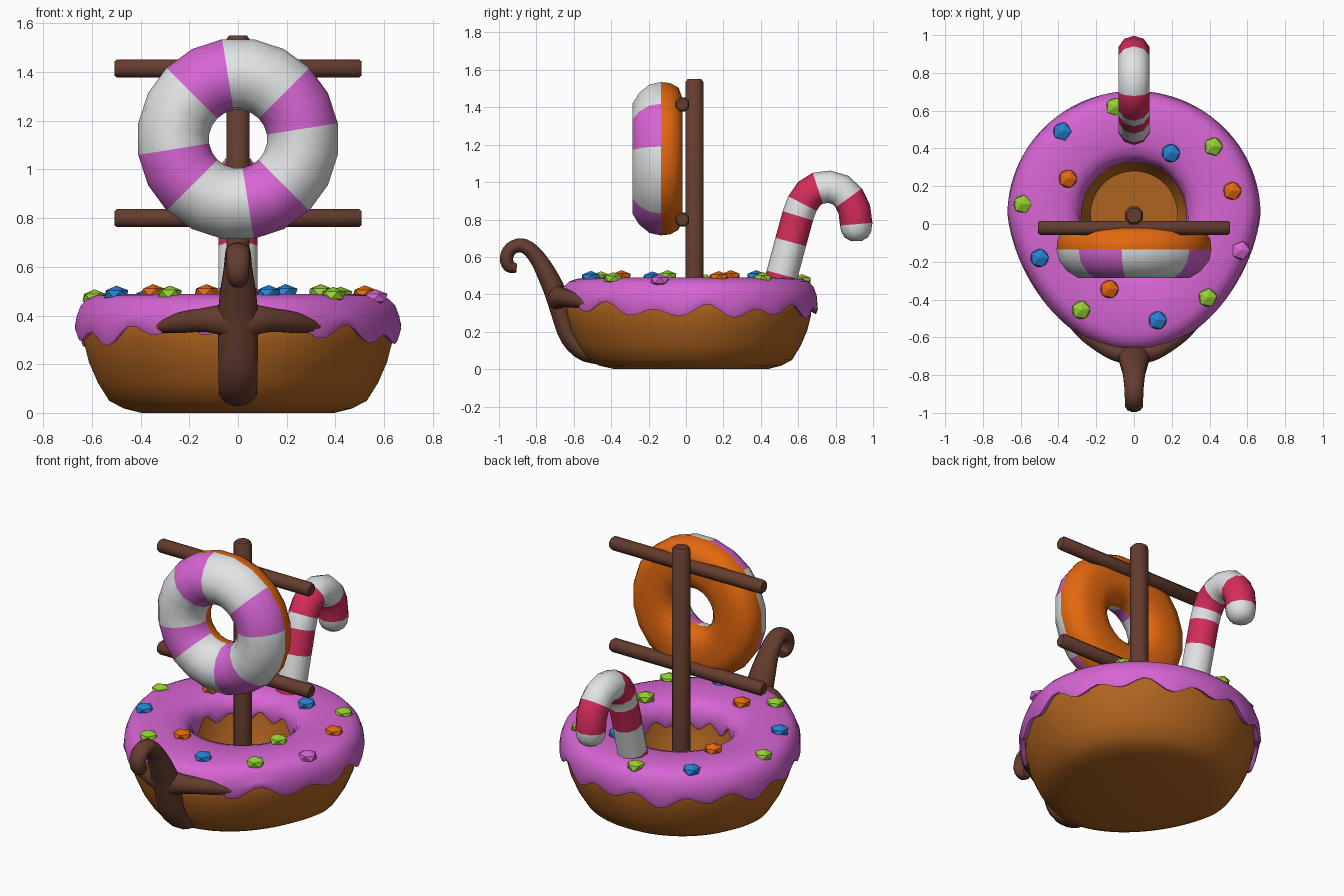
import bpy, bmesh, math
from math import sin, cos, pi, radians
from mathutils import Vector

if "Cube" in bpy.data.objects:
    bpy.data.objects.remove(bpy.data.objects["Cube"])


def mat(name, r, g, b):
    m = bpy.data.materials.new(name)
    m.diffuse_color = (r, g, b, 1)
    m.use_nodes = True
    m.node_tree.nodes["Principled BSDF"].inputs["Base Color"].default_value = m.diffuse_color
    return m


DOUGH = mat("dough brown", .43, .127, .014)
PINK = mat("icing pink", .68, .13, .66)
CHOC = mat("chocolate", .13, .046, .028)
WHITE = mat("sugar white", .75, .77, .78)
RED = mat("cane red", .66, .026, .10)
ORANGE = mat("orange", .78, .14, .005)
BLUE = mat("blue", .02, .22, .65)
GREEN = mat("green", .30, .63, .03)


def finish(bm, name, mats, angle=None):
    bmesh.ops.recalc_face_normals(bm, faces=bm.faces)
    me = bpy.data.meshes.new(name)
    bm.to_mesh(me)
    bm.free()
    for m in mats:
        me.materials.append(m)
    ob = bpy.data.objects.new(name, me)
    bpy.context.collection.objects.link(ob)
    if angle:
        bpy.ops.object.select_all(action='DESELECT')
        ob.select_set(True)
        bpy.context.view_layer.objects.active = ob
        bpy.ops.object.shade_smooth_by_angle(angle=radians(angle))
    return ob


def loft(name, rings, mats, wrap=False, rule=None, angle=45):
    """Skin closed rings; wrap joins last ring to first, otherwise ends are capped."""
    bm = bmesh.new()
    vs = [[bm.verts.new(p) for p in ring] for ring in rings]
    n, m = len(vs), len(vs[0])
    for i in range(n if wrap else n - 1):
        a, b = vs[i], vs[(i + 1) % n]
        for j in range(m):
            k = (j + 1) % m
            f = bm.faces.new((a[j], a[k], b[k], b[j]))
            if rule:
                f.material_index = rule(i, j)
    if not wrap:
        bm.faces.new(vs[0]).material_index = rule(0, 0) if rule else 0
        bm.faces.new(vs[-1]).material_index = rule(n - 2, 0) if rule else 0
    return finish(bm, name, mats, angle)


def sweep(name, path, radii, side, sides, mats, rule=None, angle=45):
    """Tube along a path; radii are (across side axis, across normal)."""
    side, path, rings = Vector(side), [Vector(p) for p in path], []
    for i, p in enumerate(path):
        t = path[min(i + 1, len(path) - 1)] - path[max(i - 1, 0)]
        n = t.cross(side).normalized()
        rs, rn = radii[i]
        rings.append([p + side * rs * cos(2 * pi * (j + .5) / sides)
                      + n * rn * sin(2 * pi * (j + .5) / sides) for j in range(sides)])
    return loft(name, rings, mats, rule=rule, angle=angle)


def smooth(pts, steps):
    """Catmull-Rom through points of any dimension."""
    out, pts = [], [Vector(p) for p in pts]
    for i in range(len(pts) - 1):
        a, b, c, d = pts[max(i - 1, 0)], pts[i], pts[i + 1], pts[min(i + 2, len(pts) - 1)]
        for s in range(steps):
            t = s / steps
            out.append(.5 * (2 * b + (c - a) * t + (2 * a - 5 * b + 4 * c - d) * t * t
                             + (3 * b - a - 3 * c + d) * t ** 3))
    return out + [pts[-1]]


# Plan outline: round stern, slightly pointed bow, about the hole centre
CY, SEG = .05, 96
TS = [2 * pi * i / SEG for i in range(SEG)]


def outer(t, k, z):
    s, c = sin(t), cos(t)
    if s > 0:
        return Vector((.67 * c * k, CY + .655 * s * k, z))
    return Vector((.67 * c * (1 + .13 * s) * k, CY + .73 * s * k, z))


def inner(t, r, z):
    return Vector((r * cos(t), CY + r * sin(t), z))


# Hull: dough ring with a closed floor in the hole
hull = [[outer(t, k, z) for t in TS] for k, z in
        ((.59, 0), (.70, .018), (.79, .05), (.86, .125), (.915, .21), (.945, .29), (.95, .36), (.90, .43))]
hull += [[inner(t, r, z) for t in TS] for r, z in
         ((.36, .44), (.30, .40), (.285, .33), (.26, .26), (.23, .20))]
loft("hull", hull, [DOUGH], angle=35)


# Icing: glaze with dripping wavy edges
def drip(t):
    return .315 + .026 * sin(15 * t) + .014 * sin(8 * t + 1) + .05 * max(0, -sin(t)) ** 3


def drip_in(t):
    return .355 + .03 * sin(11 * t) + .012 * sin(5 * t)


icing = [[outer(t, .93, drip(t) + .01) for t in TS],
         [outer(t, .985, drip(t) - .008) for t in TS],
         [outer(t, 1.0, drip(t) + .02) for t in TS],
         [outer(t, .99, .395) for t in TS]]
icing += [[outer(t, k, z) for t in TS] for k, z in ((.965, .44), (.925, .468), (.87, .483))]
icing += [[outer(t, .87, 0).lerp(inner(t, .37, 0), .5) + Vector((0, 0, .489)) for t in TS]]
icing += [[inner(t, r, z) for t in TS] for r, z in ((.37, .484), (.32, .465), (.29, .43))]
icing += [[inner(t, .277, drip_in(t) + .015) for t in TS],
          [inner(t, .283, drip_in(t)) for t in TS],
          [inner(t, .31, drip_in(t) + .01) for t in TS],
          [inner(t, .36, .42) for t in TS],
          [outer(t, .87, .42) for t in TS]]
loft("icing", icing, [PINK], wrap=True, angle=70)

# Sprinkles
SPOTS = {"green": (GREEN, [(-.10, .62), (.42, .41), (-.59, .105), (.39, -.39), (-.28, -.455), (.34, -.10)]),
         "blue": (BLUE, [(-.38, .49), (.195, .375), (-.5, -.18), (.125, -.51)]),
         "orange": (ORANGE, [(-.35, .24), (.52, .175), (-.13, -.345)]),
         "pink": (PINK, [(.565, -.14)])}
for colour, (m, spots) in SPOTS.items():
    for i, (x, y) in enumerate(spots):
        k = math.hypot(x / .67, (y - CY) / (.655 if y > CY else .73))
        bm = bmesh.new()
        bmesh.ops.create_icosphere(bm, subdivisions=1, radius=.055)
        for v in bm.verts:
            v.co.z *= .62
        ob = finish(bm, f"{colour}_sprinkle_{i + 1}", [m])
        ob.location = (x, y, .495 - .8 * max(0, k - .72) ** 2)
        ob.rotation_euler = (0, 0, i * 1.3)

# Prow: curled chocolate keel, columns are y, z, half width, half depth
KEEL = [(-.40, .06, .07, .035), (-.53, .085, .08, .05), (-.62, .165, .083, .052), (-.665, .29, .085, .055),
        (-.695, .40, .085, .06), (-.74, .50, .075, .055), (-.785, .58, .062, .047), (-.83, .635, .056, .042),
        (-.88, .662, .052, .039), (-.935, .645, .05, .037), (-.96, .595, .048, .037),
        (-.945, .55, .042, .035), (-.905, .54, .03, .025)]
keel = smooth(KEEL, 3)
sweep("prow_curl", [(0, p[0], p[1]) for p in keel], [(p[2], p[3]) for p in keel],
      (1, 0, 0), 12, [CHOC], angle=60)

# Prow arms hugging the bow under the icing: x, y, z, half height, half depth
ARM = [(0, -.69, .375, .085, .05), (.07, -.685, .382, .065, .05), (.14, -.655, .382, .05, .05),
       (.25, -.58, .368, .042, .047), (.33, -.515, .35, .02, .03)]
for label, s in (("left", -1), ("right", 1)):
    arm = smooth([Vector(p) for p in ARM], 3)
    sweep(f"prow_arm_{label}", [(s * p[0], p[1], p[2]) for p in arm],
          [(p[3], p[4]) for p in arm], (0, 0, 1), 12, [CHOC], angle=60)

# Mast and spars, octagonal with a small end chamfer
sweep("mast", [(0, .045, z) for z in (.19, 1.535, 1.55)], [(.052, .052), (.052, .052), (.04, .04)],
      (1, 0, 0), 8, [CHOC], angle=50)
for label, z in (("upper", 1.415), ("lower", .80)):
    sweep(f"{label}_spar", [(x, -.02, z) for x in (-.507, -.497, .497, .507)],
          [(.032, .032), (.04, .04), (.04, .04), (.032, .032)], (0, 0, 1), 8, [CHOC], angle=50)

# Sail: upright ring, striped glaze in front and orange behind; profile is radius, y
SAIL = [(.415, -.135), (.402, -.195), (.357, -.25), (.30, -.285), (.235, -.285), (.17, -.25), (.13, -.195),
        (.12, -.135), (.13, -.075), (.165, -.035), (.225, -.018), (.325, -.018), (.385, -.04), (.41, -.085)]
ANGLES = [90 * q + a for q in range(4) for a in (9, 27, 45, 63, 81)]
sail = [[Vector((r * cos(radians(a)), y, 1.125 + r * sin(radians(a)))) for r, y in SAIL] for a in ANGLES]
loft("sail_ring", sail, [ORANGE, PINK, WHITE], wrap=True, angle=60,
     rule=lambda i, j: 0 if j >= 7 else (1 if i % 5 < 2 else 2))

# Candy cane at the stern: y, z, radius, then the colour of the segment that follows (0 red, 1 white)
CANE = [(.49, .42, .085, 0), (.513, .505, .085, 1), (.56, .68, .085, 0), (.598, .82, .085, 1),
        (.622, .885, .085, 0), (.66, .94, .086, 0), (.705, .967, .087, 1), (.765, .975, .087, 1),
        (.825, .958, .087, 1), (.87, .915, .087, 0), (.90, .855, .087, 0), (.91, .775, .087, 1),
        (.91, .735, .08, 1), (.91, .705, .063, 1), (.91, .685, .03, 1)]
sweep("candy_cane", [(0, c[0], c[1]) for c in CANE], [(c[2], c[2]) for c in CANE],
      (1, 0, 0), 10, [RED, WHITE], rule=lambda i, j: CANE[i][3], angle=60)
